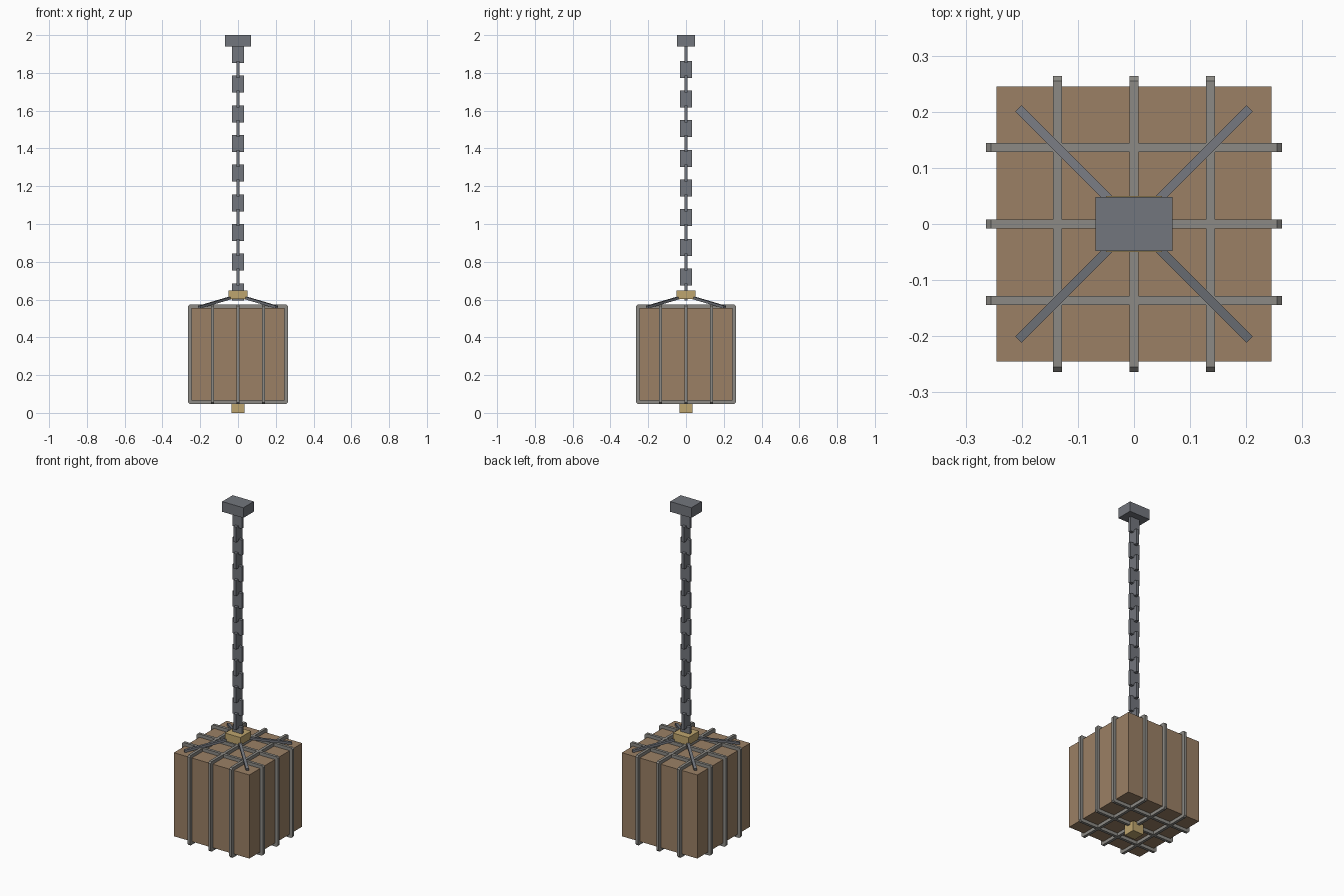
import bpy, bmesh, math
from mathutils import Vector, Matrix

if "Cube" in bpy.data.objects:
    bpy.data.objects.remove(bpy.data.objects["Cube"])


def material(name, rgb):
    m = bpy.data.materials.new(name)
    m.diffuse_color = (*rgb, 1)
    m.use_nodes = True
    m.node_tree.nodes["Principled BSDF"].inputs["Base Color"].default_value = m.diffuse_color
    return m


WOOD = material("brown wood", (0.328, 0.216, 0.130))
STEEL = material("light steel", (0.262, 0.255, 0.235))
IRON = material("dark iron", (0.171, 0.181, 0.205))
BRASS = material("brass", (0.515, 0.376, 0.156))


def finish(name, bm, mat):
    bmesh.ops.recalc_face_normals(bm, faces=bm.faces)
    me = bpy.data.meshes.new(name)
    bm.to_mesh(me)
    bm.free()
    me.materials.append(mat)
    ob = bpy.data.objects.new(name, me)
    bpy.context.collection.objects.link(ob)
    return ob


def block(name, center, size, mat, rot=Matrix()):
    bm = bmesh.new()
    m = Matrix.Translation(center) @ rot @ Matrix.Diagonal((*size, 1))
    bmesh.ops.create_cube(bm, size=1, matrix=m)
    return finish(name, bm, mat)


def octagon(r, c):
    return [(r, r - c), (r - c, r), (c - r, r), (-r, r - c),
            (-r, c - r), (c - r, -r), (r - c, -r), (r, c - r)]


def band(name, offset, along_y):
    # Closed strap around the crate with chamfered outer corners
    bm = bmesh.new()
    w = 0.008
    rings = []
    for pts, d in ((octagon(0.264, 0.009), -w), (octagon(0.264, 0.009), w),
                   (octagon(0.243, 0.001), w), (octagon(0.243, 0.001), -w)):
        ring = []
        for a, z in pts:
            p = (offset + d, a) if along_y else (a, offset + d)
            ring.append(bm.verts.new((*p, z + CZ)))
        rings.append(ring)
    for k in range(4):
        a, b = rings[k], rings[(k + 1) % 4]
        for i in range(8):
            j = (i + 1) % 8
            bm.faces.new((a[i], a[j], b[j], b[i]))
    return finish(name, bm, STEEL)


# Crate and its crossing bands
CZ = 0.31
block("crate", (0, 0, CZ), (0.49, 0.49, 0.49), WOOD)
for i, off in enumerate((-0.136, 0, 0.136)):
    band(f"band_lengthwise_{i}", off, True)
    band(f"band_crosswise_{i}", off, False)

# Brass fittings above and below the crate
block("top_fitting", (0, 0, 0.625), (0.10, 0.10, 0.046), BRASS)
block("bottom_fitting", (0, 0, 0.03), (0.07, 0.07, 0.06), BRASS)

# Four slings from the crate corners to the top fitting
for i, (sx, sy) in enumerate(((1, 1), (-1, 1), (-1, -1), (1, -1))):
    a, b = Vector((sx * 0.205, sy * 0.205, 0.56)), Vector((sx * 0.01, sy * 0.01, 0.618))
    d = b - a
    rot = (Matrix.Rotation(math.atan2(d.y, d.x), 4, 'Z')
           @ Matrix.Rotation(-math.asin(d.z / d.length), 4, 'Y'))
    block(f"sling_{i}", (a + b) / 2, (d.length, 0.016, 0.014), IRON, rot)

# Chain of alternating links
for i in range(17):
    sx, sy = (0.062, 0.018) if i % 2 == 0 else (0.018, 0.062)
    block(f"chain_link_{i}", (0, 0, 1.897 - 0.0785 * i), (sx, sy, 0.09), IRON)

# Ceiling mount
block("ceiling_mount", (0, 0, 1.97), (0.137, 0.097, 0.06), IRON)
